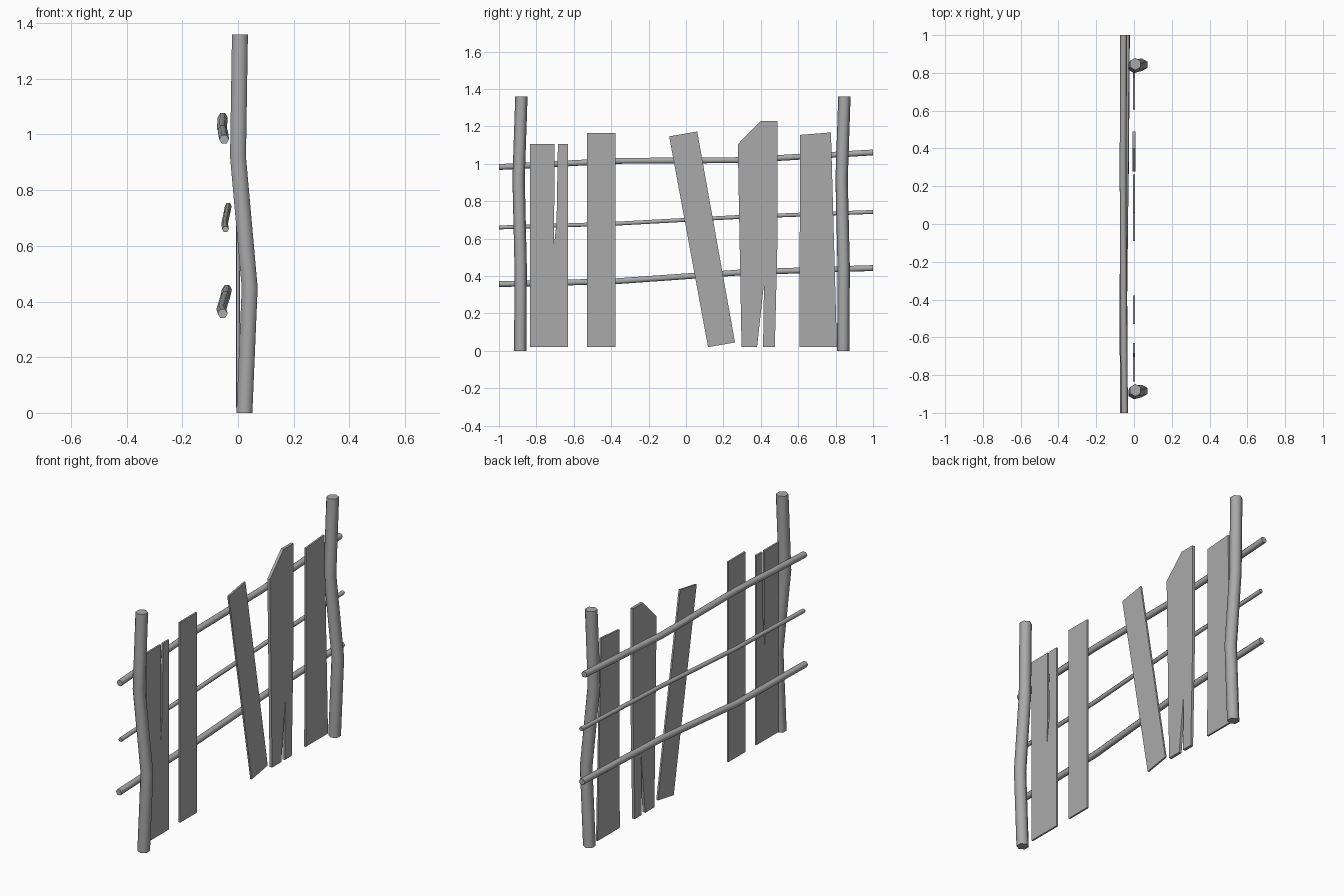
import bpy, bmesh, math
from mathutils import Vector

cube = bpy.data.objects.get("Cube")
if cube:
    bpy.data.objects.remove(cube)

grey = bpy.data.materials.new("weathered grey")
grey.use_nodes = True
colour = (0.4, 0.4, 0.4, 1)
grey.diffuse_color = colour
grey.node_tree.nodes["Principled BSDF"].inputs["Base Color"].default_value = colour


def finish(name, bm):
    bmesh.ops.recalc_face_normals(bm, faces=bm.faces)
    mesh = bpy.data.meshes.new(name)
    bm.to_mesh(mesh)
    bm.free()
    mesh.materials.append(grey)
    obj = bpy.data.objects.new(name, mesh)
    bpy.context.collection.objects.link(obj)
    return obj


def pole(name, path, radius, u, v, sides=6):
    """Bent pole: one ring per path point, spanned by u and v."""
    bm = bmesh.new()
    rings = []
    for point in path:
        ring = []
        for i in range(sides):
            a = math.tau * i / sides
            offset = Vector(u) * math.cos(a) + Vector(v) * math.sin(a)
            ring.append(bm.verts.new(Vector(point) + offset * radius))
        rings.append(ring)
    for low, high in zip(rings, rings[1:]):
        for i in range(sides):
            j = (i + 1) % sides
            bm.faces.new((low[i], low[j], high[j], high[i]))
    bm.faces.new(rings[0])
    bm.faces.new(rings[-1])
    obj = finish(name, bm)
    bpy.ops.object.select_all(action="DESELECT")
    obj.select_set(True)
    bpy.context.view_layer.objects.active = obj
    bpy.ops.object.shade_smooth_by_angle(angle=math.radians(65))


def plank(name, outline, thickness=0.01):
    """Board cut from a y-z outline and given thickness along x."""
    bm = bmesh.new()
    face = bm.faces.new([bm.verts.new((-thickness / 2, y, z)) for y, z in outline])
    extruded = bmesh.ops.extrude_face_region(bm, geom=[face])["geom"]
    verts = [g for g in extruded if isinstance(g, bmesh.types.BMVert)]
    bmesh.ops.translate(bm, verts=verts, vec=(thickness, 0, 0))
    finish(name, bm)


# Crooked posts, both with the same bend
bend = [(0.023, 0, 0), (0.042, 0.002, 0.45), (0, -0.009, 0.92), (0.007, 0.006, 1.36)]
for name, y in (("right_post", -0.886), ("left_post", 0.841)):
    pole(name, [(px, py + y, pz) for px, py, pz in bend], 0.033, (0, 1, 0), (1, 0, 0))

# Sagging rails behind the boards
stations = (-1, -0.38, 0.3, 1)
rails = {
    "bottom_rail": (0.018, (-0.055, -0.06, -0.045, -0.04), (0.357, 0.372, 0.42, 0.443)),
    "middle_rail": (0.012, (-0.045, -0.048, -0.04, -0.035), (0.66, 0.68, 0.717, 0.743)),
    "top_rail": (0.018, (-0.05, -0.055, -0.058, -0.055), (0.983, 1.016, 1.02, 1.061)),
}
for name, (radius, xs, zs) in rails.items():
    pole(name, list(zip(xs, stations, zs)), radius, (1, 0, 0), (0, 0, 1))

# Boards: split, straight, leaning, broken and tapered
plank("split_board", [(-0.835, 0.02), (-0.63, 0.02), (-0.63, 1.105), (-0.685, 1.105),
                      (-0.692, 0.69), (-0.706, 0.56), (-0.702, 1.105), (-0.835, 1.105)])
plank("straight_board", [(-0.53, 0.02), (-0.378, 0.02), (-0.378, 1.165), (-0.53, 1.165)])
plank("leaning_board", [(0.118, 0.02), (0.262, 0.045), (0.06, 1.173), (-0.09, 1.147)])
plank("broken_board", [(0.297, 0.02), (0.38, 0.02), (0.417, 0.36), (0.412, 0.02), (0.475, 0.02),
                       (0.49, 0.63), (0.49, 1.23), (0.4, 1.23), (0.277, 1.105)], 0.016)
plank("tapered_board", [(0.606, 0.02), (0.807, 0.02), (0.775, 1.168), (0.61, 1.155)])
